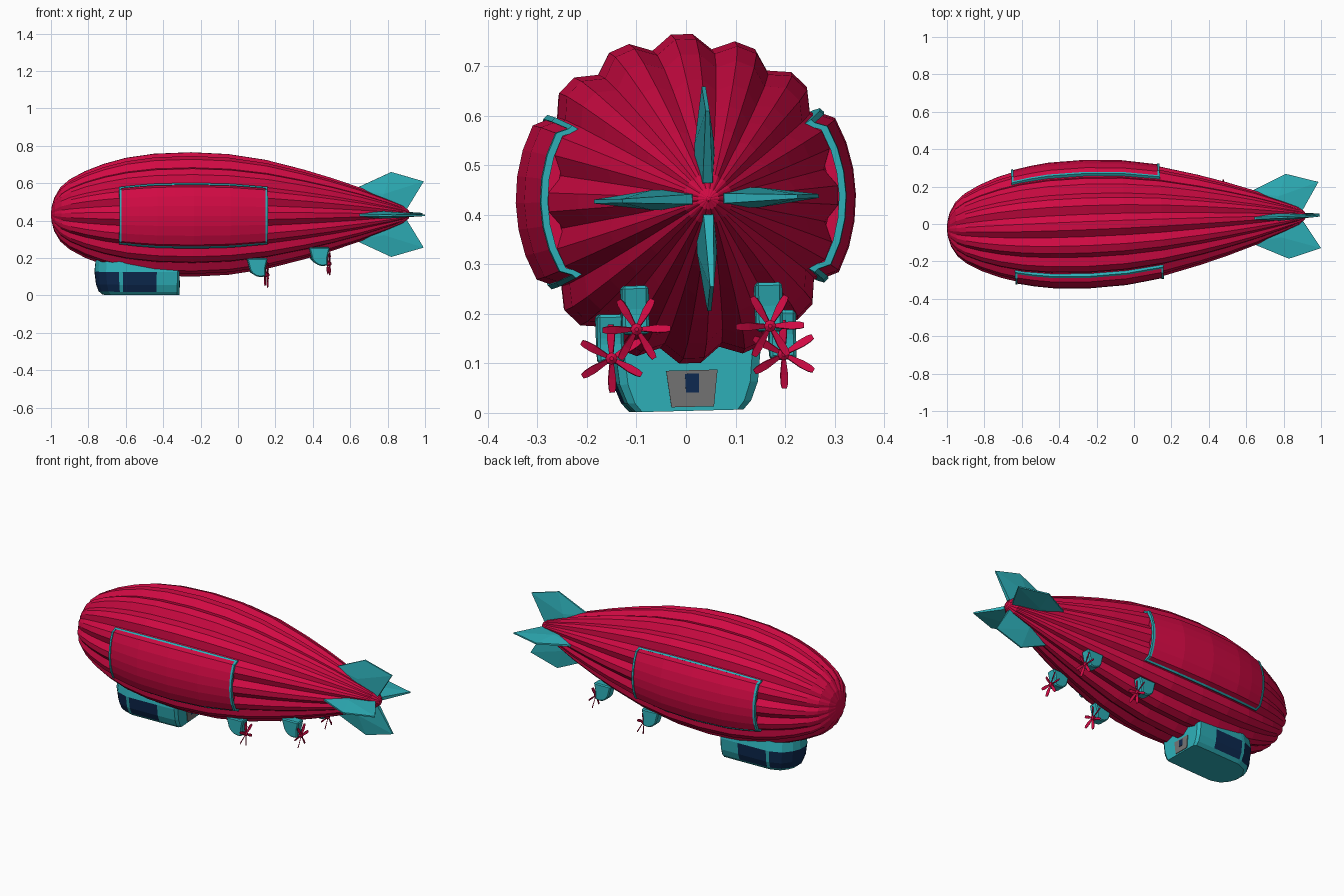
import bpy, bmesh, math
from mathutils import Matrix, Vector

if "Cube" in bpy.data.objects:
    bpy.data.objects.remove(bpy.data.objects["Cube"])

def material(name, col):
    m = bpy.data.materials.new(name)
    m.diffuse_color = (*col, 1)
    m.use_nodes = True
    m.node_tree.nodes["Principled BSDF"].inputs["Base Color"].default_value = m.diffuse_color
    return m

RED = material("crimson", (0.64, 0.003, 0.057))
TEAL = material("teal", (0.027, 0.43, 0.48))
NAVY = material("navy glass", (0.004, 0.022, 0.08))
GREY = material("door grey", (0.17, 0.17, 0.17))

# The whole ship is turned slightly about its middle
AXIS = 0.4325
C = Vector((-0.24, 0, AXIS))
POSE = (Matrix.Translation(C) @ Matrix.Rotation(0.039, 4, 'Z')
        @ Matrix.Rotation(0.025, 4, 'X') @ Matrix.Translation(-C))

def make(name, verts, faces, mats, idx=None, bevel=0):
    me = bpy.data.meshes.new(name)
    me.from_pydata([tuple(v) for v in verts], [], faces)
    for m in mats:
        me.materials.append(m)
    if idx:
        for p, i in zip(me.polygons, idx):
            p.material_index = i
    bm = bmesh.new()
    bm.from_mesh(me)
    bmesh.ops.recalc_face_normals(bm, faces=bm.faces)
    if bevel:
        bmesh.ops.bevel(bm, geom=bm.edges[:], offset=bevel, segments=1, affect='EDGES')
    bm.transform(POSE)
    bm.to_mesh(me)
    bm.free()
    ob = bpy.data.objects.new(name, me)
    bpy.context.collection.objects.link(ob)
    return ob

def loft(rings, caps=True):
    """Join equal closed rings of points into a skin."""
    n = len(rings[0])
    verts = [v for r in rings for v in r]
    faces = [(k*n+i, k*n+(i+1) % n, (k+1)*n+(i+1) % n, (k+1)*n+i)
             for k in range(len(rings)-1) for i in range(n)]
    if caps:
        faces += [tuple(range(n)), tuple(range((len(rings)-1)*n, len(rings)*n))]
    return verts, faces

# Hull: 16 lobes, three facets per lobe
PROFILE = [(-1, .012), (-.997, .04), (-.983, .09), (-.95, .145), (-.9, .188), (-.82, .231),
           (-.72, .270), (-.6, .303), (-.45, .325), (-.25, .333), (-.05, .323), (.15, .292),
           (.35, .241), (.5, .196), (.65, .145), (.8, .085), (.88, .05), (.913, .022), (.922, .003)]

def radius(x):
    for (xa, ra), (xb, rb) in zip(PROFILE, PROFILE[1:]):
        if xa <= x <= xb:
            return ra + (rb-ra)*(x-xa)/(xb-xa)
    return 0

def hull_ring(x, r):
    pts = []
    for i in range(48):
        a = math.radians(11.25 + i*7.5)
        k = 0.92 if i % 3 == 0 else 1.0
        pts.append((x, r*k*math.sin(a), AXIS + r*k*math.cos(a)))
    return pts

make("hull", *loft([hull_ring(x, r) for x, r in PROFILE]), [RED])

# Side panels and frames: section given as (angle, offset from the hull radius)
SECTION = [(-31.5, -.012), (-27, .010), (-18, .011), (-9, .011), (0, .011),
           (9, .011), (18, .011), (27, .010), (31.5, -.012)]

def slab(name, side, x0, x1, section, lift, depth, mat, nx):
    rings = []
    for i in range(nx+1):
        x = x0 + (x1-x0)*i/nx
        R = radius(x)
        outer = [(R+o+lift, math.radians(a)) for a, o in section]
        loop = outer + [(r-depth, a) for r, a in reversed(outer)]
        rings.append([(x, side*r*math.cos(a), AXIS + r*math.sin(a)) for r, a in loop])
    make(name, *loft(rings), [mat])

X0, X1 = -.64, .142
for side, tag in ((-1, "front"), (1, "back")):
    slab(f"{tag}_side_panel", side, X0, X1, SECTION, 0, .03, RED, 8)
    for s in (-1, 1):
        slab(f"{tag}_panel_rail", side, X0-.006, X1+.006, [(s*30.6, -.007), (s*32.6, -.010)],
             .004, .025, TEAL, 8)
    for x in (X0, X1):
        slab(f"{tag}_panel_post", side, x-.006, x+.006, SECTION, .005, .014, TEAL, 1)

# Four tail fins, thick at the root and thin at the tip
FIN = [(.62, .135, .006), (.82, .227, .004), (.994, .177, .004), (.905, .032, .010),
       (.75, .02, .02)]
RIDGE = (.78, .11, .02)
for q in range(4):
    rot = Matrix.Rotation(q*math.pi/2, 3, 'X')
    verts = []
    for s in (-1, 1):
        for x, r, t in FIN + [RIDGE]:
            verts.append(rot @ Vector((x, s*t, r)) + Vector((0, 0, AXIS)))
    faces = []
    for i in range(5):
        j = (i+1) % 5
        faces += [(i, j, 5), (6+i, 6+j, 11), (i, j, 6+j, 6+i)]
    make("tail_fin", verts, faces, [TEAL])

# Gondola: plan outline lofted upward, glass chosen by height and length
half = [(-.317, .13), (-.33, .147), (-.44, .149), (-.622, .149), (-.642, .147),
        (-.71, .122), (-.75, .072), (-.767, .025)]
plan = half + [(x, -y) for x, y in reversed(half)]
rings = []
for z, ky, kx in ((.004, .74, .74), (.022, .85, .87), (.06, .95, .95), (.128, 1, 1), (.19, .92, .96)):
    rings.append([(x if x > -.6 else -.6 + (x+.6)*kx, y*ky, z) for x, y in plan])
verts, faces = loft(rings)
n = len(plan)
idx = []
for f, face in enumerate(faces):
    i = f % n
    mid = (plan[i][0] + plan[(i+1) % n][0]) / 2
    glass = n <= f < 3*n and mid < -.44 and not -.64 < mid < -.625
    idx.append(1 if glass else 0)
make("gondola", verts, faces, [TEAL, NAVY], idx)

# Gondola rear door with small window
def plate(name, x, wide_top, wide_bottom, z0, z1, thick, mat):
    ring = [(-wide_bottom, z0), (wide_bottom, z0), (wide_top, z1), (-wide_top, z1)]
    make(name, *loft([[(x + d, y + .006, z) for y, z in ring] for d in (-.003, thick)]), [mat])

plate("rear_door", -.317, .052, .043, .012, .086, .004, GREY)
plate("door_window", -.313, .014, .013, .041, .079, .002, NAVY)

# Engine pods with six-bladed propellers
def engine(x, y, z, top, phase):
    prof = [(x-.108, top)]
    for i in range(4):
        a = math.radians(213.75 + i*18.75)
        prof.append((x - .035 + .068*math.cos(a), z + .068 + .08*math.sin(a)))
    prof += [(x-.008, z-.008), (x-.008, z+.035), (x+.004, top)]
    make("engine_pod", *loft([[(px, y+d, pz) for px, pz in prof] for d in (-.027, .027)]),
         [TEAL], bevel=.006)
    # shaft and spinner
    hub = []
    for hx, r in ((-.02, .009), (.0, .012), (.008, .012), (.014, .004)):
        hub.append([(x+hx, y + r*math.cos(k*math.pi/4), z + r*math.sin(k*math.pi/4))
                    for k in range(8)])
    make("propeller_hub", *loft(hub), [RED])
    # blades
    for b in range(6):
        rot = Matrix.Rotation(math.radians(60*b + phase), 3, 'X')
        sec = []
        for r, hw, tw in ((.006, .004, .6), (.042, .0085, .45), (.06, .0075, .35), (.069, .005, .3)):
            ring = []
            for u, t in ((-hw, -.0015), (hw, -.0015), (hw, .0015), (-hw, .0015)):
                v = Vector((t*math.cos(tw) + u*math.sin(tw), u*math.cos(tw) - t*math.sin(tw), r))
                ring.append(rot @ v + Vector((x + .004, y, z)))
            sec.append(ring)
        make("propeller_blade", *loft(sec), [RED])

for side in (-1, 1):
    engine(.148, side*.174, .114, .203, 0)
    engine(.482, side*.135, .172, .26, 30)
